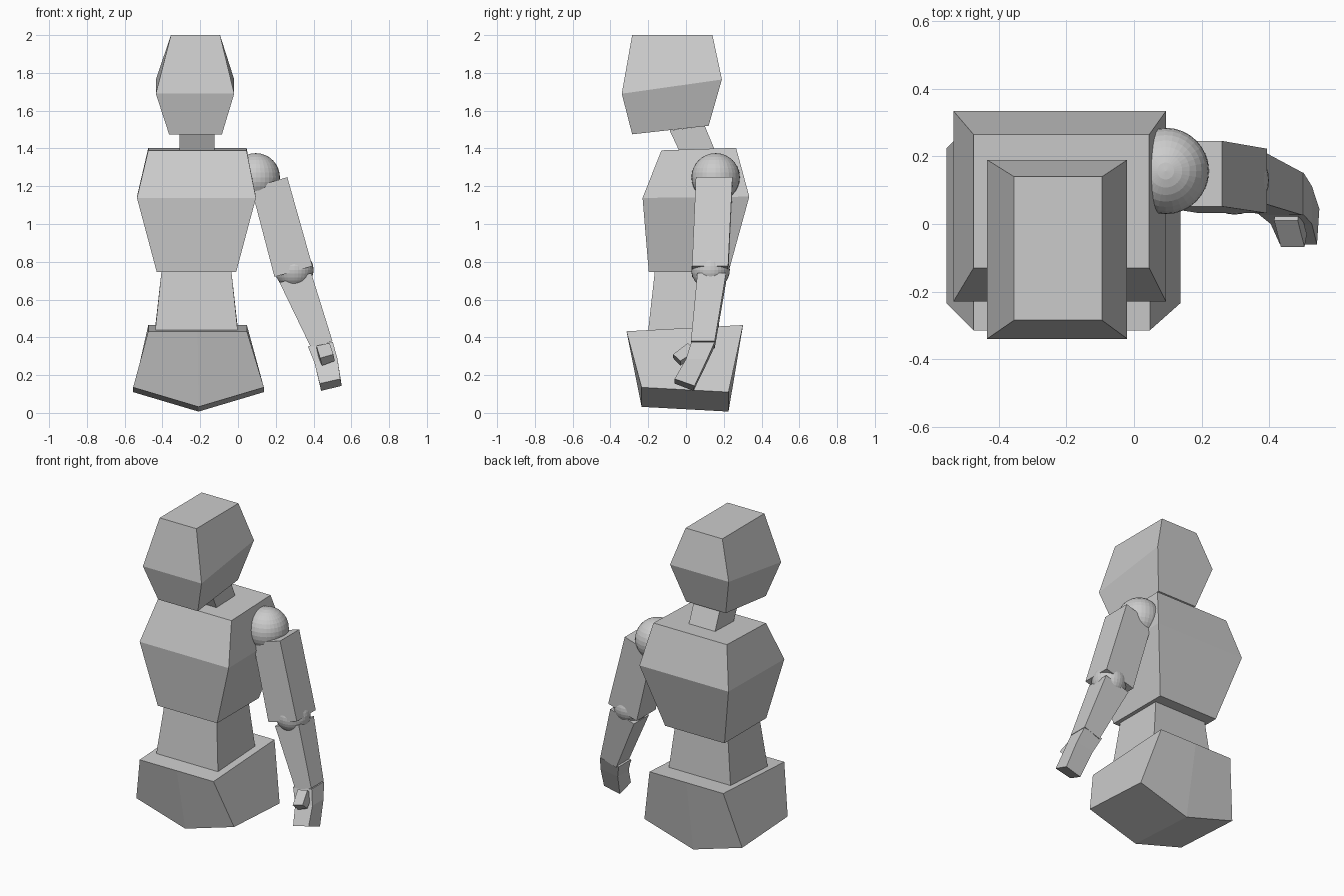
import bpy
import bmesh
import math

if "Cube" in bpy.data.objects:
    bpy.data.objects.remove(bpy.data.objects["Cube"])

grey = bpy.data.materials.new("light grey")
grey.diffuse_color = (0.6, 0.6, 0.6, 1)
grey.use_nodes = True
grey.node_tree.nodes["Principled BSDF"].inputs["Base Color"].default_value = grey.diffuse_color


def finish(bm, name):
    bmesh.ops.recalc_face_normals(bm, faces=bm.faces)
    me = bpy.data.meshes.new(name)
    bm.to_mesh(me)
    bm.free()
    me.materials.append(grey)
    ob = bpy.data.objects.new(name, me)
    bpy.context.collection.objects.link(ob)
    return ob


def loft(name, rings):
    """Skin a stack of equal-length point rings and cap both ends."""
    bm = bmesh.new()
    vs = [[bm.verts.new(p) for p in ring] for ring in rings]
    n = len(vs[0])
    for a, b in zip(vs, vs[1:]):
        for i in range(n):
            j = (i + 1) % n
            bm.faces.new((a[i], a[j], b[j], b[i]))
    for cap in (vs[0], vs[-1]):
        if n == 6:  # split along the middle ridge
            bm.faces.new((cap[0], cap[1], cap[4], cap[5]))
            bm.faces.new((cap[1], cap[2], cap[3], cap[4]))
        else:
            bm.faces.new(cap)
    return finish(bm, name)


def box(x0, x1, y0, y1, zf, zb):
    """Ring tilted front to back."""
    return [(x0, y0, zf), (x1, y0, zf), (x1, y1, zb), (x0, y1, zb)]


def slab(x0, z0, x1, z1, y0, y1):
    """Ring tilted side to side, for the limb."""
    return [(x0, y0, z0), (x1, y0, z1), (x1, y1, z1), (x0, y1, z0)]


def ridge(x0, x1, y0, y1, zf, zb, drop):
    """Ring with a lowered middle point at the front and back."""
    xm = (x0 + x1) / 2
    return [(x0, y0, zf), (xm, y0, zf - drop), (x1, y0, zf),
            (x1, y1, zb), (xm, y1, zb - drop), (x0, y1, zb)]


def ball(name, centre, r):
    bm = bmesh.new()
    bmesh.ops.create_uvsphere(bm, u_segments=32, v_segments=16, radius=r)
    bmesh.ops.translate(bm, verts=bm.verts, vec=centre)
    return finish(bm, name)


# Head and trunk
loft("head", [box(-.365, -.085, -.285, .12, 1.475, 1.52),
              box(-.435, -.02, -.34, .19, 1.69, 1.765),
              box(-.355, -.095, -.285, .14, 2.0, 2.0)])
loft("neck", [box(-.31, -.125, -.035, .155, 1.385, 1.385),
              box(-.31, -.125, -.087, .1, 1.496, 1.518)])
loft("torso", [box(-.43, -.01, -.197, .225, .745, .745),
               box(-.535, .095, -.23, .335, 1.138, 1.145),
               box(-.475, .045, -.13, .265, 1.39, 1.403)])
loft("waist", [box(-.44, 0, -.202, .177, .42, .44),
               box(-.405, -.035, -.165, .155, .75, .75)])
loft("hips", [ridge(-.555, .137, -.235, .225, .135, .11, .103),
              ridge(-.475, .047, -.315, .302, .432, .465, 0)])

# Arm
ball("shoulder_joint", (.094, .157, 1.247), .128)
loft("upper_arm", [slab(.193, .72, .394, .777, .032, .223),
                   slab(.07, 1.19, .261, 1.248, .052, .246)])
ball("elbow_joint", (.298, .13, .757), .102)
loft("forearm", [slab(.388, .342, .5, .38, .026, .152),
                 slab(.22, .69, .388, .74, .06, .212)])

# Hand and thumb
loft("hand", [[(.432, -.06, .155), (.542, -.06, .18),
               (.549, .045, .143), (.44, .04, .117)],
              slab(.405, .265, .527, .285, 0, .112),
              slab(.37, .352, .502, .375, .028, .152)])
loft("thumb", [[(.415, .01, .355), (.485, .01, .37),
                (.49, .05, .325), (.42, .05, .305)],
               [(.435, -.068, .29), (.505, -.068, .31),
                (.512, -.03, .275), (.445, -.03, .25)]])
